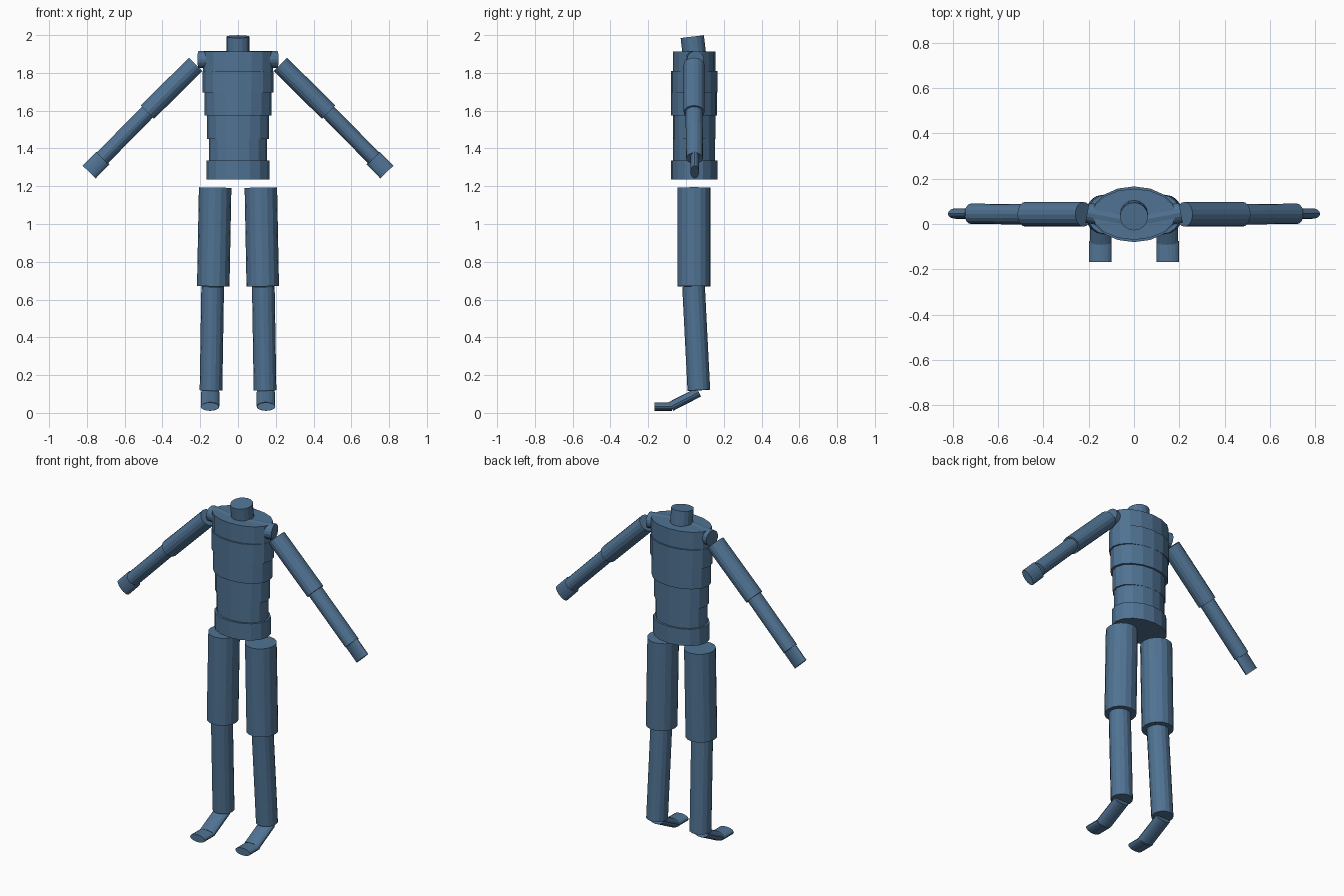
import bpy
from mathutils import Vector, Matrix

SIDES = 16
blue = bpy.data.materials.new("steel_blue")
blue.diffuse_color = (0.08, 0.17, 0.29, 1)


def limb(name, a, b, wide, deep, wide_dir=(1, 0, 0)):
    """Elliptical cylinder from a to b; wide is the radius along wide_dir."""
    a, b = Vector(a), Vector(b)
    axis = (b - a).normalized()
    u = Vector(wide_dir)
    u = (u - axis * u.dot(axis)).normalized()
    v = axis.cross(u)
    bpy.ops.mesh.primitive_cylinder_add(vertices=SIDES, radius=1, depth=1)
    ob = bpy.context.object
    ob.name = name
    rot = Matrix((u, v, axis)).transposed().to_4x4()
    scale = Matrix.Diagonal((wide, deep, (b - a).length, 1))
    ob.data.transform(Matrix.Translation((a + b) / 2) @ rot @ scale)
    ob.data.materials.append(blue)
    return ob


# Torso: stacked oval segments (bottom, top, half width, half depth)
TORSO = [
    ("pelvis", 1.235, 1.335, 0.166, 0.123),
    ("waist", 1.335, 1.45, 0.154, 0.111),
    ("abdomen", 1.45, 1.575, 0.163, 0.112),
    ("ribs", 1.575, 1.695, 0.177, 0.122),
    ("chest", 1.695, 1.81, 0.187, 0.123),
    ("upper_chest", 1.81, 1.913, 0.185, 0.113),
]
for name, low, high, wide, deep in TORSO:
    limb(name, (0, 0.043, low), (0, 0.043, high), wide, deep)

# Neck stub, leaning slightly forward
limb("neck", (0, 0.044, 1.9), (0, 0.033, 1.992), 0.062, 0.062)

for side, s in (("left", 1), ("right", -1)):
    # Arms
    limb(side + "_collar", (s * 0.05, 0.02, 1.872), (s * 0.207, 0.05, 1.872),
         0.045, 0.045, (0, 1, 0))
    limb(side + "_upper_arm", (s * 0.224, 0.043, 1.845),
         (s * 0.48, 0.043, 1.592), 0.055, 0.05, (0, 1, 0))
    limb(side + "_forearm", (s * 0.48, 0.043, 1.592),
         (s * 0.72, 0.045, 1.348), 0.045, 0.041, (0, 1, 0))
    limb(side + "_hand", (s * 0.715, 0.046, 1.35),
         (s * 0.788, 0.046, 1.275), 0.023, 0.048, (0, 1, 0))
    # Legs
    limb(side + "_thigh", (s * 0.131, 0.042, 0.67),
         (s * 0.121, 0.042, 1.193), 0.086, 0.088)
    limb(side + "_shin", (s * 0.143, 0.068, 0.12),
         (s * 0.134, 0.04, 0.67), 0.06, 0.06)
    limb(side + "_foot", (s * 0.147, -0.08, 0.034),
         (s * 0.147, 0.068, 0.11), 0.048, 0.026)
    limb(side + "_toes", (s * 0.149, -0.168, 0.033),
         (s * 0.149, -0.075, 0.033), 0.049, 0.022)
